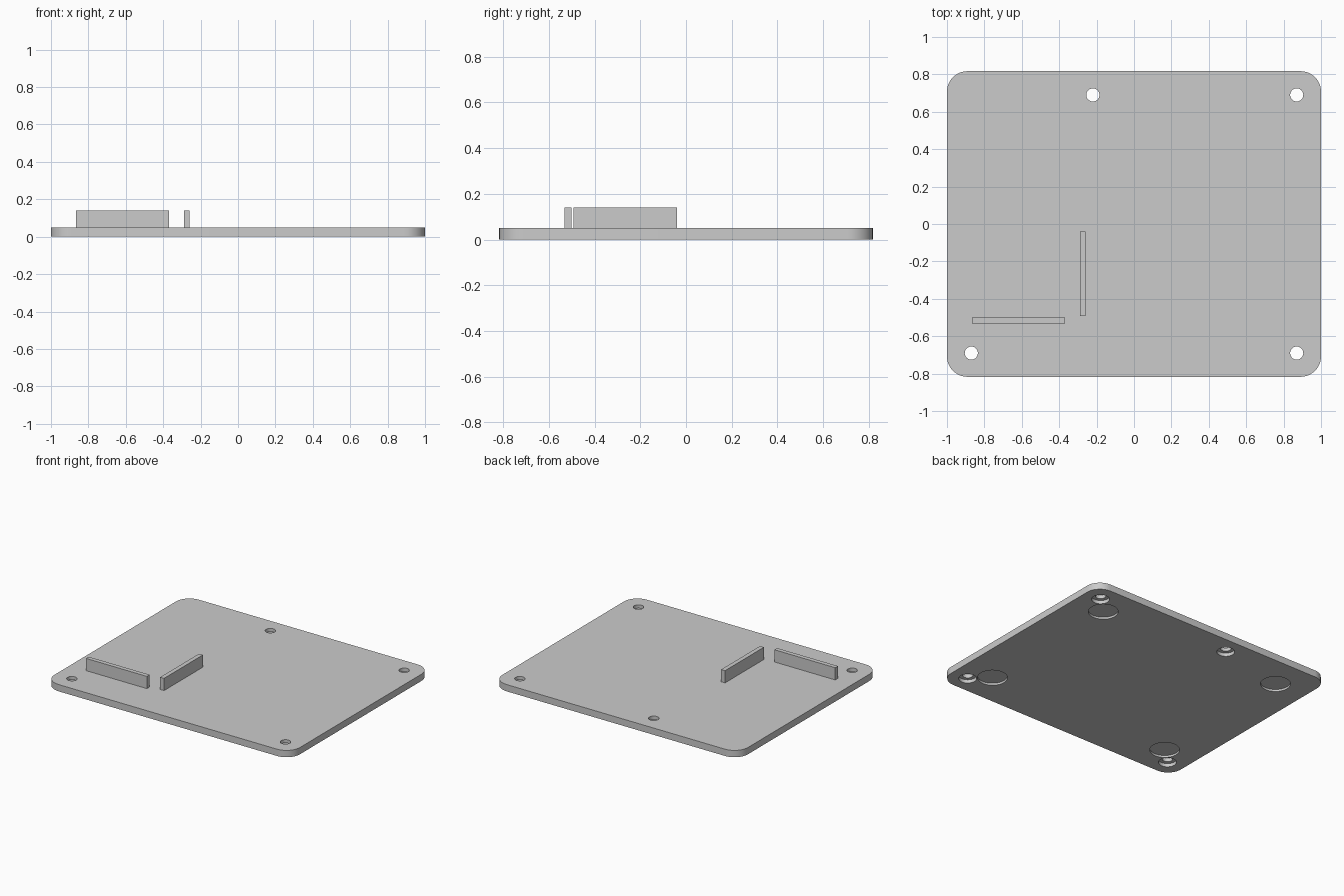
import bpy
import bmesh
from math import cos, sin, pi, radians

cube = bpy.data.objects.get("Cube")
if cube:
    bpy.data.objects.remove(cube, do_unlink=True)

WIDTH, DEPTH, THICK, CORNER = 2.0, 1.634, 0.05, 0.11
WALL_TOP = 0.14

grey = bpy.data.materials.new("plain grey")
grey.use_nodes = True
grey.diffuse_color = (0.6, 0.6, 0.6, 1)
grey.node_tree.nodes["Principled BSDF"].inputs["Base Color"].default_value = grey.diffuse_color


def finish(name, bm):
    bmesh.ops.recalc_face_normals(bm, faces=bm.faces)
    mesh = bpy.data.meshes.new(name)
    bm.to_mesh(mesh)
    bm.free()
    mesh.materials.append(grey)
    obj = bpy.data.objects.new(name, mesh)
    bpy.context.collection.objects.link(obj)
    return obj


def box(name, x0, x1, y0, y1, z0, z1):
    bm = bmesh.new()
    bmesh.ops.create_cube(bm, size=1)
    for v in bm.verts:
        v.co.x = x1 if v.co.x > 0 else x0
        v.co.y = y1 if v.co.y > 0 else y0
        v.co.z = z1 if v.co.z > 0 else z0
    return finish(name, bm)


def turned(bm, x, y, profile, sides=48):
    """Closed solid of revolution from (radius, height) pairs."""
    rings = [[bm.verts.new((x + r * cos(2 * pi * i / sides), y + r * sin(2 * pi * i / sides), z))
              for i in range(sides)] for r, z in profile]
    for low, high in zip(rings, rings[1:]):
        for i in range(sides):
            j = (i + 1) % sides
            bm.faces.new((low[i], low[j], high[j], high[i]))
    bm.faces.new(rings[0])
    bm.faces.new(rings[-1])


# Base plate with rounded corners
bm = bmesh.new()
outline = []
for k, (sx, sy) in enumerate([(1, 1), (-1, 1), (-1, -1), (1, -1)]):
    for i in range(13):
        a = (k + i / 12) * pi / 2
        outline.append(bm.verts.new((sx * (WIDTH / 2 - CORNER) + CORNER * cos(a),
                                     sy * (DEPTH / 2 - CORNER) + CORNER * sin(a), 0)))
face = bm.faces.new(outline)
top = bmesh.ops.extrude_face_region(bm, geom=[face])["geom"]
for v in top:
    if isinstance(v, bmesh.types.BMVert):
        v.co.z = THICK
plate = finish("base_plate", bm)

# Counterbored screw holes and shallow foot recesses, cut from below
bm = bmesh.new()
for x, y in [(-0.87, -0.69), (0.87, -0.69), (0.87, 0.69), (-0.22, 0.69)]:
    turned(bm, x, y, [(0.06, -0.1), (0.06, 0.025), (0.035, 0.025), (0.035, 0.1)])
for sx in (-1, 1):
    for sy in (-1, 1):
        turned(bm, sx * 0.75, sy * 0.575, [(0.1, -0.1), (0.1, 0.015)])
cutter = finish("hole_cutter", bm)
cutter.hide_render = True

cut = plate.modifiers.new("holes", "BOOLEAN")
cut.operation = "DIFFERENCE"
cut.solver = "EXACT"
cut.object = cutter
bpy.ops.object.select_all(action="DESELECT")
plate.select_set(True)
bpy.context.view_layer.objects.active = plate
bpy.ops.object.modifier_apply(modifier=cut.name)
bpy.data.objects.remove(cutter, do_unlink=True)
bpy.ops.object.shade_smooth_by_angle(angle=radians(30))

# Upright guide walls
box("front_wall", -0.865, -0.37, -0.532, -0.5, THICK, WALL_TOP)
box("side_wall", -0.29, -0.258, -0.492, -0.04, THICK, WALL_TOP)
